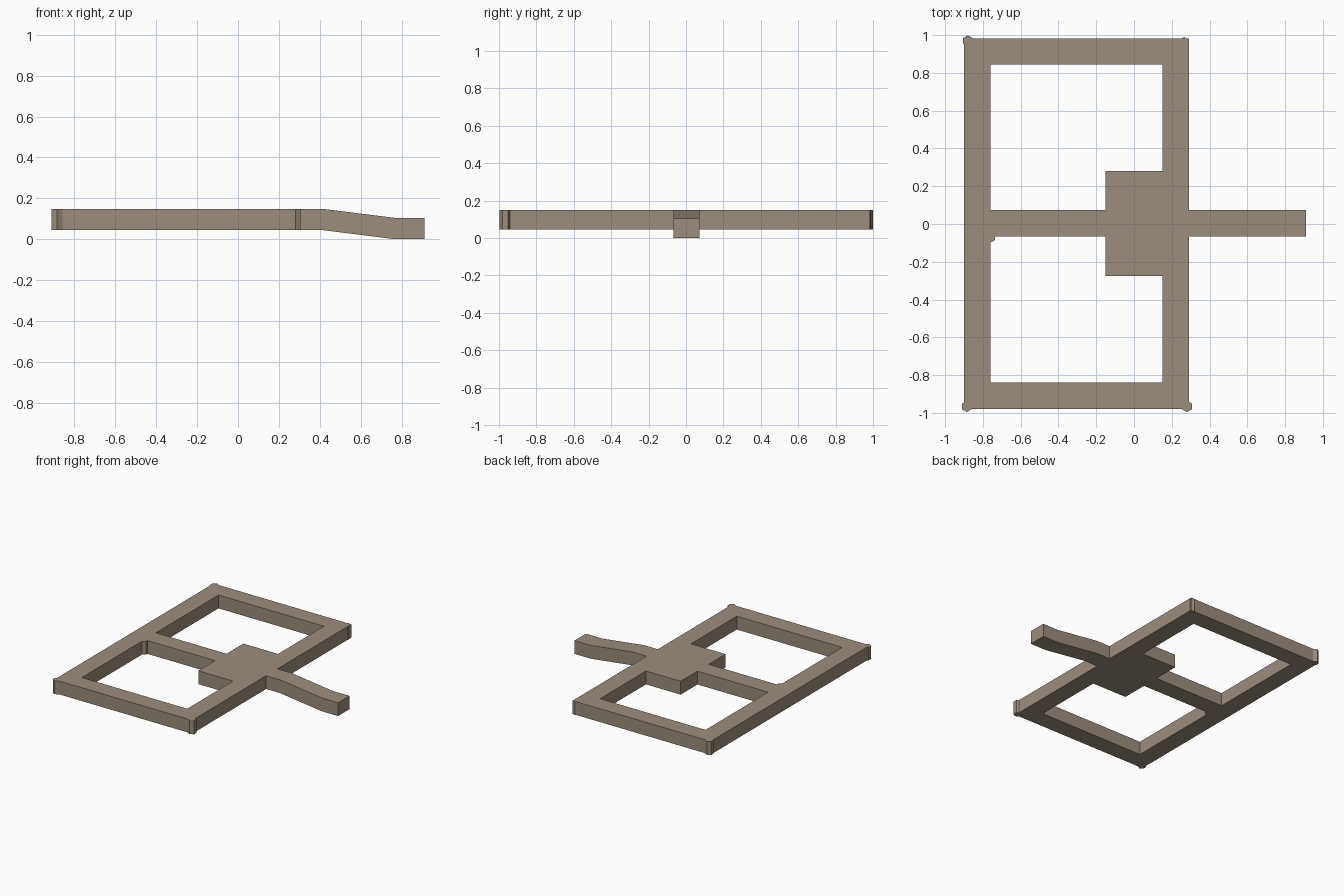
import bpy, bmesh, math

if "Cube" in bpy.data.objects:
    bpy.data.objects.remove(bpy.data.objects["Cube"])

Z0, Z1 = 0.045, 0.149   # underside and top of the frame

mat = bpy.data.materials.new("warm taupe")
mat.diffuse_color = (0.33, 0.27, 0.205, 1)
mat.use_nodes = True
mat.node_tree.nodes["Principled BSDF"].inputs["Base Color"].default_value = mat.diffuse_color


def finish(bm, name):
    bmesh.ops.remove_doubles(bm, verts=bm.verts, dist=0.0005)
    bmesh.ops.recalc_face_normals(bm, faces=bm.faces)
    me = bpy.data.meshes.new(name)
    bm.to_mesh(me)
    bm.free()
    me.materials.append(mat)
    ob = bpy.data.objects.new(name, me)
    bpy.context.collection.objects.link(ob)
    return ob


# Frame, crossbar, centre block and drooping arm as one plan, cell by cell
xs = [-0.90, -0.76, -0.15, 0.15, 0.29, 0.41, 0.77, 0.911]
ys = [-0.98, -0.84, -0.275, -0.067, 0.073, 0.28, 0.845, 0.983]


def filled(i, j):
    if not (0 <= i < 7 and 0 <= j < 7):
        return False
    rails = i <= 3 and (i in (0, 3) or j in (0, 6))
    block = i == 2 and 2 <= j <= 4
    bar = j == 3
    return rails or block or bar


def drop(x):
    return 0.045 * min(1, max(0, (x - 0.41) / 0.36))


bm = bmesh.new()


def quad(pts):
    bm.faces.new([bm.verts.new((x, y, z - drop(x))) for x, y, z in pts])


for i in range(7):
    for j in range(7):
        if not filled(i, j):
            continue
        a, b, c, d = xs[i], xs[i + 1], ys[j], ys[j + 1]
        for z in (Z0, Z1):
            quad([(a, c, z), (b, c, z), (b, d, z), (a, d, z)])
        walls = {(-1, 0): ((a, c), (a, d)), (1, 0): ((b, c), (b, d)),
                 (0, -1): ((a, c), (b, c)), (0, 1): ((a, d), (b, d))}
        for (di, dj), (p, q) in walls.items():
            if not filled(i + di, j + dj):
                quad([(*p, Z0), (*q, Z0), (*q, Z1), (*p, Z1)])
finish(bm, "frame_with_arm")

# Six-sided corner pins, pointing along y
pins = {"front_left_pin": (-0.885, -0.966), "front_right_pin": (0.280, -0.966),
        "back_left_pin": (-0.880, 0.969), "back_right_pin": (0.265, 0.960),
        "crossbar_pin": (-0.762, -0.070)}
for name, (px, py) in pins.items():
    bm = bmesh.new()
    bmesh.ops.create_cone(bm, cap_ends=True, segments=6, radius1=0.03,
                          radius2=0.03, depth=Z1 - Z0)
    # put a vertex on the y axis whatever the starting angle
    v = bm.verts[:][0].co
    turn = math.pi / 2 - math.atan2(v.y, v.x)
    for w in bm.verts:
        x, y = w.co.x, w.co.y
        w.co.x = x * math.cos(turn) - y * math.sin(turn) + px
        w.co.y = x * math.sin(turn) + y * math.cos(turn) + py
        w.co.z += (Z0 + Z1) / 2
    finish(bm, name)
